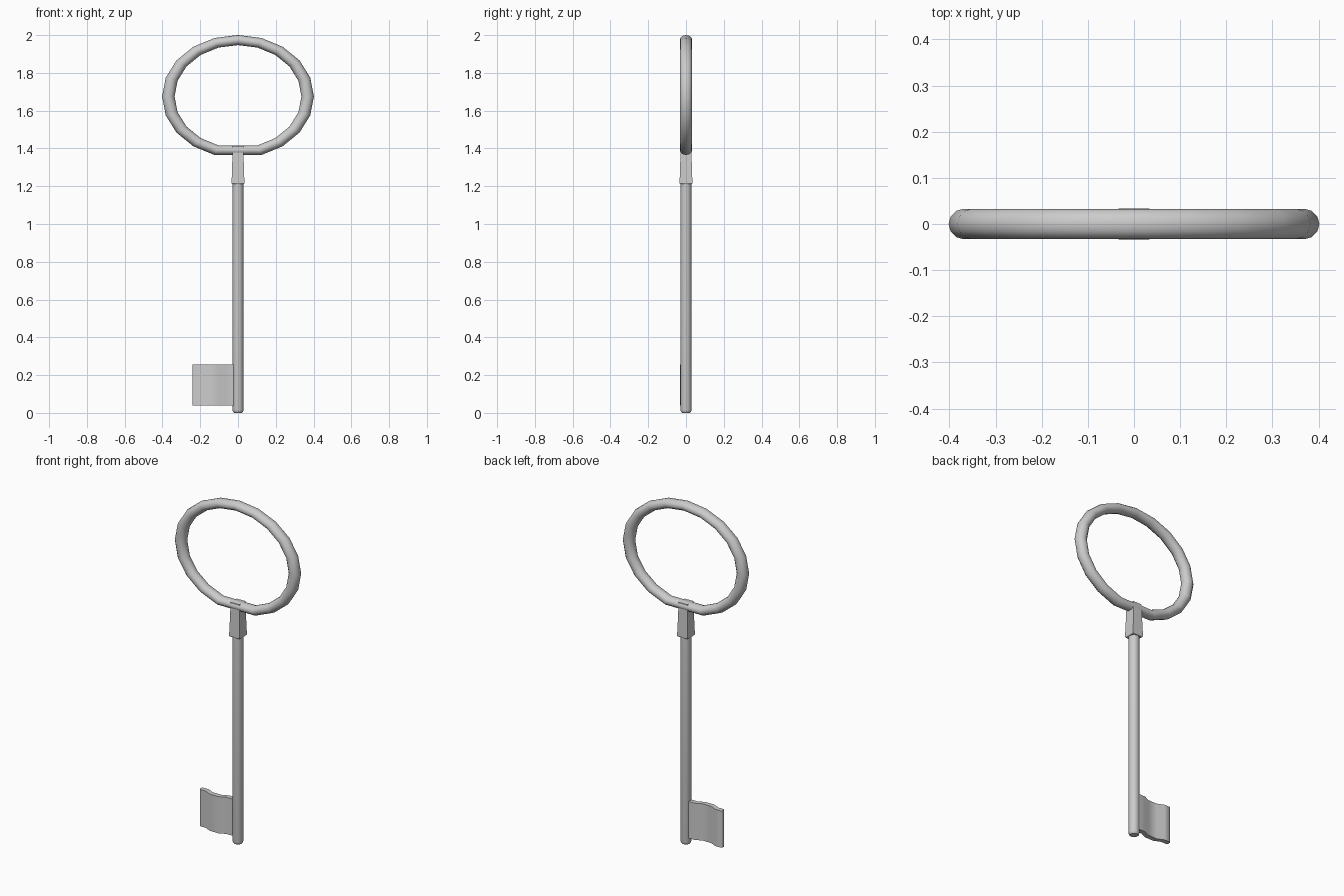
import bpy, bmesh, math

if "Cube" in bpy.data.objects:
    bpy.data.objects.remove(bpy.data.objects["Cube"])


def finish(bm, name, angle=40):
    bmesh.ops.recalc_face_normals(bm, faces=bm.faces)
    me = bpy.data.meshes.new(name)
    bm.to_mesh(me)
    bm.free()
    ob = bpy.data.objects.new(name, me)
    bpy.context.collection.objects.link(ob)
    bpy.ops.object.select_all(action='DESELECT')
    ob.select_set(True)
    bpy.context.view_layer.objects.active = ob
    bpy.ops.object.shade_smooth_by_angle(angle=math.radians(angle))
    return ob


def loft(name, sections, sides, turn=0.0, angle=40):
    """Stack regular polygons given as (radius, z) and cap both ends."""
    bm = bmesh.new()
    rings = []
    for r, z in sections:
        rings.append([bm.verts.new((r * math.cos(turn + 2 * math.pi * i / sides),
                                    r * math.sin(turn + 2 * math.pi * i / sides), z))
                      for i in range(sides)])
    for a, b in zip(rings, rings[1:]):
        for i in range(sides):
            j = (i + 1) % sides
            bm.faces.new((a[i], a[j], b[j], b[i]))
    bm.faces.new(rings[0])
    bm.faces.new(rings[-1])
    return finish(bm, name, angle)


# Oval bow: squashed torus, its lowest section raised to make a flat seat
SEG, TUBE, SQUASH = 20, 12, 0.81
bm = bmesh.new()
rings = []
for i in range(SEG):
    t = 2 * math.pi * i / SEG
    c, s = math.cos(t), max(math.sin(t), -math.cos(2 * math.pi / SEG))
    ring = []
    for k in range(TUBE):
        p = 2 * math.pi * k / TUBE
        r = 0.369 + 0.033 * math.cos(p)
        ring.append(bm.verts.new((r * c, 0.033 * math.sin(p), 1.675 + SQUASH * r * s)))
    rings.append(ring)
for i in range(SEG):
    a, b = rings[i], rings[(i + 1) % SEG]
    for k in range(TUBE):
        m = (k + 1) % TUBE
        bm.faces.new((a[k], a[m], b[m], b[k]))
finish(bm, "bow_ring", 60)

# Round shaft with a softened tip
loft("shaft", [(0.021, 0.0), (0.027, 0.005), (0.029, 0.015), (0.029, 1.25)], 16)

# Tapered square collar between shaft and bow
D = math.sqrt(2)
loft("collar", [(0.031 * D, 1.212), (0.034 * D, 1.217), (0.031 * D, 1.31),
                (0.028 * D, 1.412)], 4, math.pi / 4, 20)

# Bit: plate bent forward along its middle, with a rounded outer edge
T = 0.014
path = [(-0.01, 0), (-0.065, 0), (-0.105, -0.018), (-0.16, -0.018), (-0.20, 0), (-0.236, 0)]
outline = ([(x, y - T) for x, y in path] + [(-0.242, -0.008), (-0.242, 0.008)]
           + [(x, y + T) for x, y in reversed(path)])
bm = bmesh.new()
face = bm.faces.new([bm.verts.new((x, y, 0.04)) for x, y in outline])
top = bmesh.ops.extrude_face_region(bm, geom=[face])["geom"]
bmesh.ops.translate(bm, vec=(0, 0, 0.215),
                    verts=[v for v in top if isinstance(v, bmesh.types.BMVert)])
finish(bm, "key_bit", 50)
